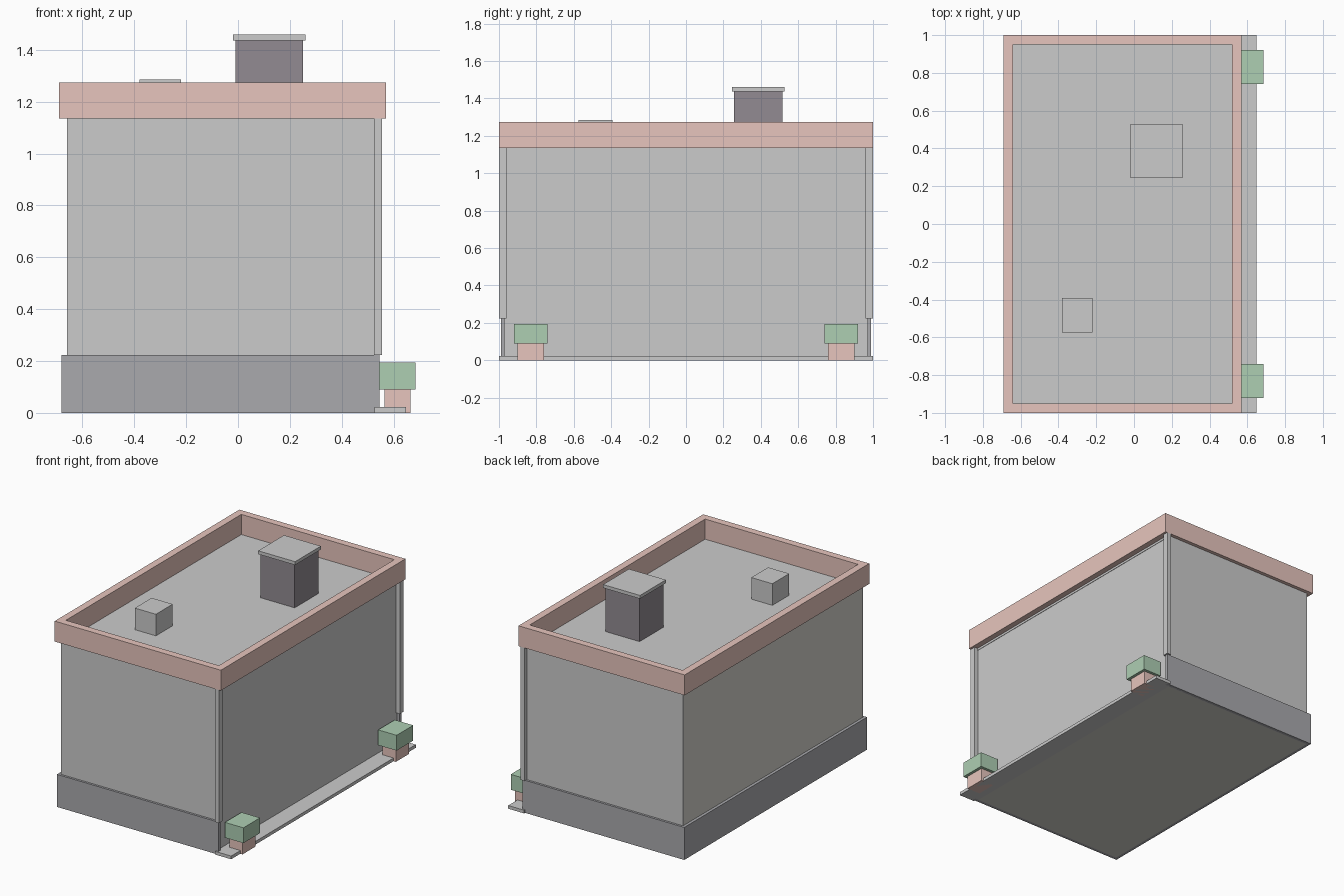
import bpy, bmesh

if "Cube" in bpy.data.objects:
    bpy.data.objects.remove(bpy.data.objects["Cube"])


def material(name, rgb):
    m = bpy.data.materials.new(name)
    m.diffuse_color = (*rgb, 1)
    m.use_nodes = True
    m.node_tree.nodes["Principled BSDF"].inputs["Base Color"].default_value = m.diffuse_color
    return m


PINK = material("terracotta", (0.80, 0.56, 0.51))
GREEN = material("leaf_green", (0.42, 0.62, 0.45))
DARK = material("dark_stone", (0.40, 0.40, 0.42))
SLATE = material("chimney_slate", (0.29, 0.26, 0.29))
WARM = material("warm_grey", (0.66, 0.65, 0.60))


def finish(name, bm, mat):
    mesh = bpy.data.meshes.new(name)
    bmesh.ops.recalc_face_normals(bm, faces=bm.faces)
    bm.to_mesh(mesh)
    bm.free()
    obj = bpy.data.objects.new(name, mesh)
    bpy.context.collection.objects.link(obj)
    if mat:
        mesh.materials.append(mat)
    return obj


def box(name, x, y, z, mat=None):
    """Box from (low, high) ranges on each axis."""
    bm = bmesh.new()
    bmesh.ops.create_cube(bm, size=1)
    for v in bm.verts:
        v.co = [(r[0] + r[1]) / 2 + c * (r[1] - r[0]) for c, r in zip(v.co, (x, y, z))]
    return finish(name, bm, mat)


def ring(name, x, y, z, t, mat):
    """Rectangular frame with wall thickness t."""
    bm = bmesh.new()
    loops = []
    for inset, h in ((0, z[0]), (0, z[1]), (t, z[1]), (t, z[0])):
        x0, x1, y0, y1 = x[0] + inset, x[1] - inset, y[0] + inset, y[1] - inset
        loops.append([bm.verts.new((a, b, h)) for a, b in
                      ((x0, y0), (x1, y0), (x1, y1), (x0, y1))])
    for i in range(4):
        a, b = loops[i], loops[(i + 1) % 4]
        for k in range(4):
            n = (k + 1) % 4
            bm.faces.new((a[k], a[n], b[n], b[k]))
    return finish(name, bm, mat)


def span(side, low, high):
    return tuple(sorted((side * low, side * high)))


# Main body, street wall and roof
box("building_core", (-0.66, 0.515), (-0.965, 0.965), (0, 1.13), WARM)
box("street_wall", (0.515, 0.527), (-0.97, 0.97), (0.0, 1.135))
box("roof_deck", (-0.655, 0.53), (-0.965, 0.965), (1.12, 1.137))
ring("parapet", (-0.69, 0.57), (-1, 1), (1.135, 1.275), 0.05, PINK)

# Side walls, plinths, corner strips and planters, mirrored front to back
for s, end in ((-1, "front"), (1, "back")):
    box(end + "_wall", (-0.66, 0.527), span(s, 0.965, 0.975), (0, 1.135))
    box(end + "_plinth", (-0.665, 0.545), span(s, 0.97, 0.99), (0, 0.223), DARK)
    box(end + "_corner_strip", (0.525, 0.555), span(s, 0.96, 1.0), (0.223, 1.135))
    box(end + "_planter_pot", (0.565, 0.665), span(s, 0.76, 0.90), (0, 0.09), PINK)
    box(end + "_planter_shrub", (0.545, 0.685), span(s, 0.74, 0.92), (0.09, 0.195), GREEN)
box("rear_plinth", (-0.68, -0.66), (-0.99, 0.99), (0, 0.223), DARK)

# Doorstep along the street side
box("street_step", (0.527, 0.648), (-1, 1), (0, 0.022))

# Rooftop chimney and vent
box("chimney", (-0.01, 0.25), (0.257, 0.517), (1.137, 1.437), SLATE)
box("chimney_cap", (-0.02, 0.26), (0.247, 0.527), (1.437, 1.46))
box("roof_vent", (-0.38, -0.22), (-0.575, -0.393), (1.137, 1.285))
